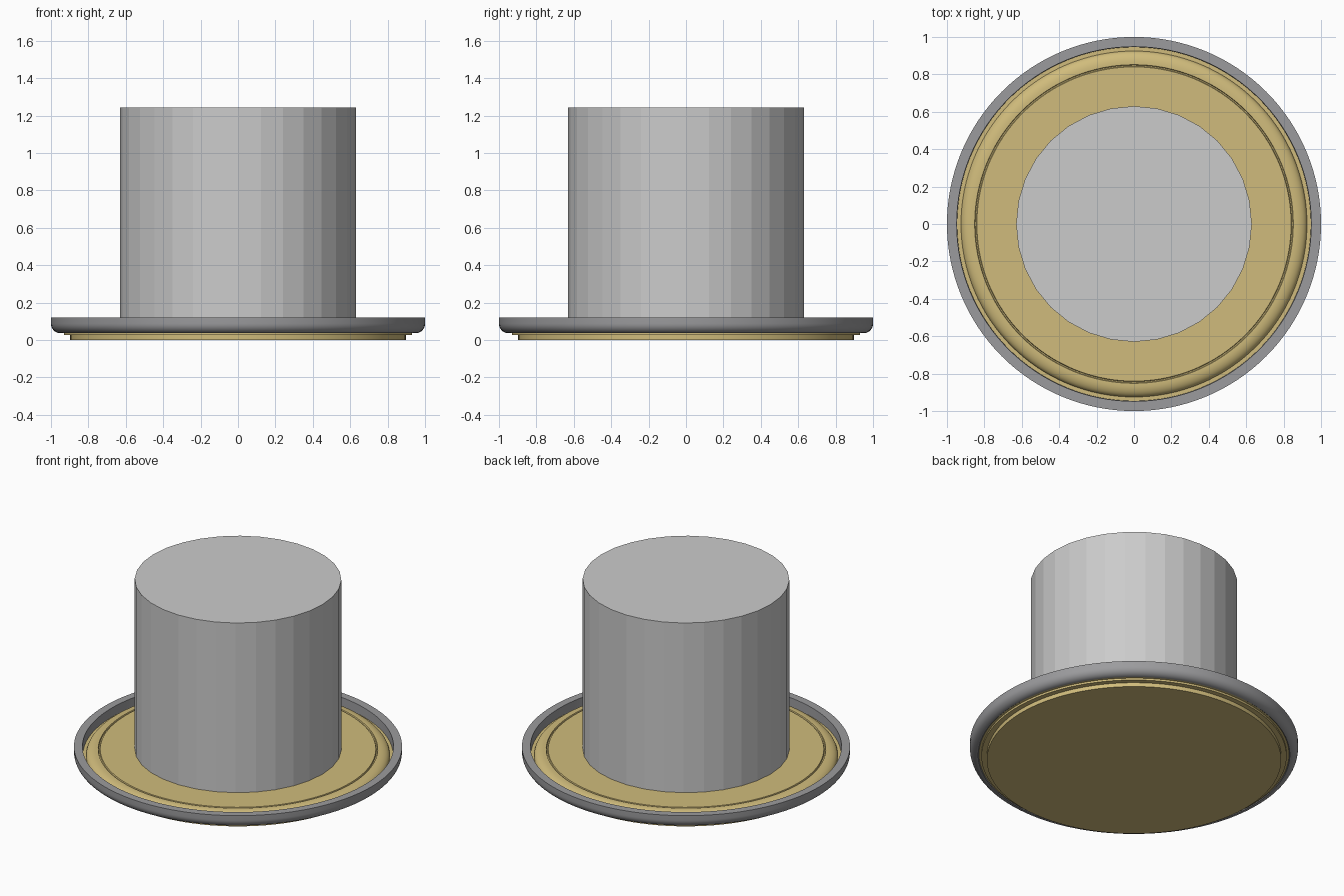
import bpy, bmesh, math

if "Cube" in bpy.data.objects:
    bpy.data.objects.remove(bpy.data.objects["Cube"])

def material(name, rgb):
    m = bpy.data.materials.new(name)
    m.diffuse_color = (*rgb, 1)
    m.use_nodes = True
    m.node_tree.nodes["Principled BSDF"].inputs["Base Color"].default_value = m.diffuse_color
    return m

def lathe(name, profile, mat, segs=128, closed=False):
    """Spin an (r, z) profile about z; r = 0 ends become poles."""
    bm = bmesh.new()
    rings = []
    for r, z in profile:
        if r == 0:
            rings.append([bm.verts.new((0, 0, z))] * segs)
        else:
            rings.append([bm.verts.new((r * math.cos(2 * math.pi * i / segs),
                                        r * math.sin(2 * math.pi * i / segs), z))
                          for i in range(segs)])
    pairs = list(zip(rings, rings[1:]))
    if closed:
        pairs.append((rings[-1], rings[0]))
    for a, b in pairs:
        for i in range(segs):
            j = (i + 1) % segs
            quad = list(dict.fromkeys((a[i], a[j], b[j], b[i])))
            bm.faces.new(quad)
    bmesh.ops.recalc_face_normals(bm, faces=bm.faces)
    me = bpy.data.meshes.new(name)
    bm.to_mesh(me)
    bm.free()
    ob = bpy.data.objects.new(name, me)
    bpy.context.collection.objects.link(ob)
    me.materials.append(mat)
    bpy.ops.object.select_all(action='DESELECT')
    ob.select_set(True)
    bpy.context.view_layer.objects.active = ob
    bpy.ops.object.shade_smooth_by_angle(angle=math.radians(30))
    return ob

def arc(cr, cz, rr, rz, a0, a1, n=8):
    return [(cr + rr * math.cos(math.radians(a0 + (a1 - a0) * i / n)),
             cz + rz * math.sin(math.radians(a0 + (a1 - a0) * i / n)))
            for i in range(n + 1)]

gold = material("gold", (0.63, 0.50, 0.20))
dark_grey = material("dark_grey", (0.33, 0.33, 0.34))

# Gold plate: stepped foot, ledge, rounded shoulder, fine groove, flat floor
plate = [(0, 0), (0.897, 0), (0.897, 0.027), (0.93, 0.027), (0.93, 0.04),
         (0.947, 0.04), (0.947, 0.06), (0.925, 0.06)]
plate += arc(0.86, 0.06, 0.065, 0.042, 0, 90)
plate += [(0.852, 0.102), (0.849, 0.094), (0.843, 0.094), (0.84, 0.102), (0, 0.102)]
lathe("plate", plate, gold)

# Grey rim with rounded lower edge
rim = [(0.948, 0.12), (0.945, 0.04)]
rim += arc(0.95, 0.088, 0.05, 0.052, -90, 0)
rim += [(1.0, 0.12)]
lathe("rim", rim, dark_grey, closed=True)

# Faceted drum standing on the plate
bpy.ops.mesh.primitive_cylinder_add(vertices=32, radius=0.63, depth=1.143,
                                    location=(0, 0, 0.1 + 1.143 / 2))
bpy.context.object.name = "drum"
